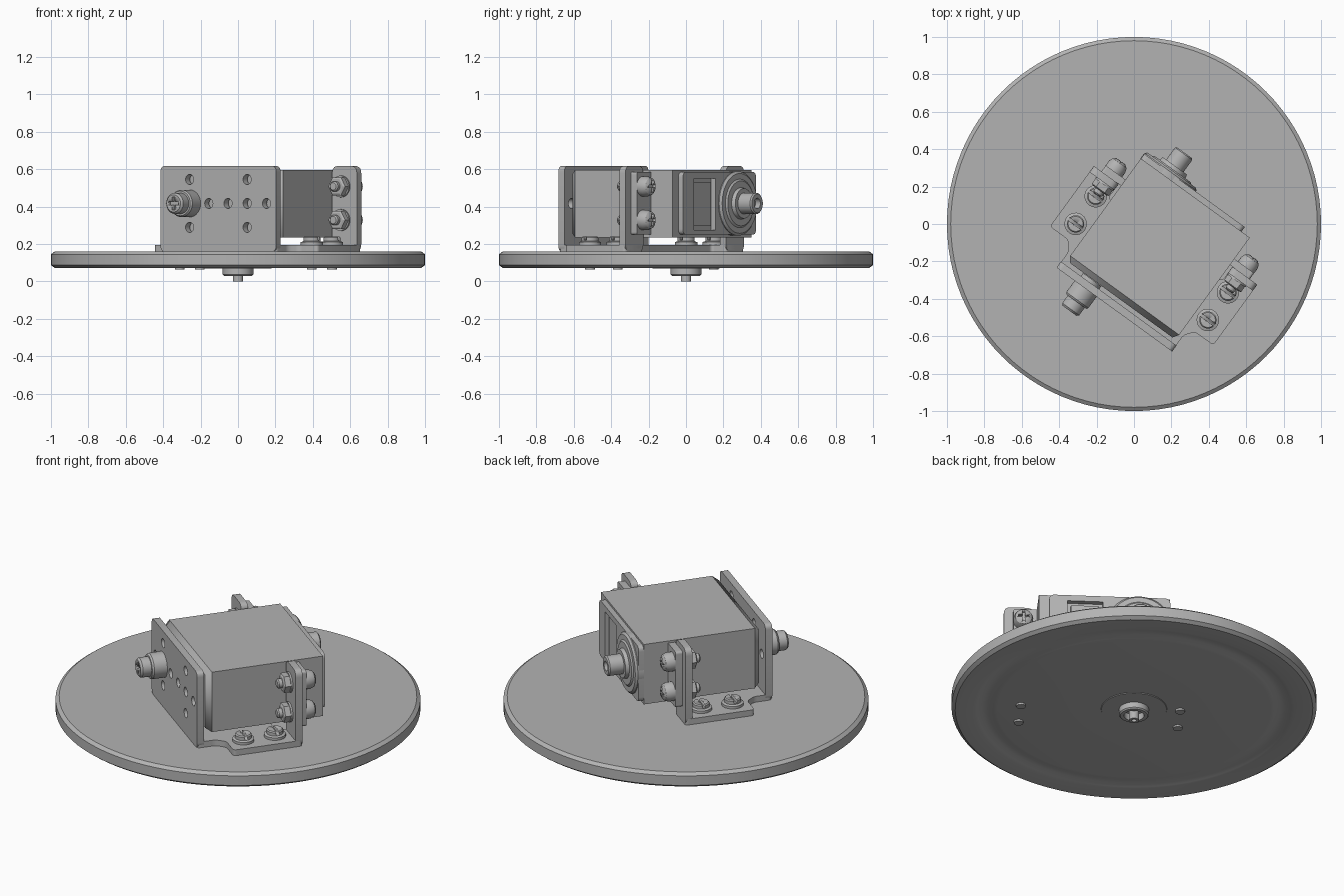
import bpy, bmesh
from math import pi, radians, cos, sin
from mathutils import Matrix, Vector

if "Cube" in bpy.data.objects:
    bpy.data.objects.remove(bpy.data.objects["Cube"], do_unlink=True)

grey = bpy.data.materials.new("plain_grey")
grey.use_nodes = True
grey.diffuse_color = (0.45, 0.45, 0.45, 1)
grey.node_tree.nodes["Principled BSDF"].inputs["Base Color"].default_value = grey.diffuse_color

# The motor and bracket share a turned frame whose y axis is the motor shaft
FRAME = Matrix.Rotation(radians(-36), 4, 'Z') @ Matrix.Translation((0.184, 0, 0))
UPRIGHT = Matrix.Rotation(pi / 2, 4, 'X')
ALONG_Y = Matrix.Rotation(-pi / 2, 4, 'X')
SHAFT_X, SHAFT_Z = -0.19, 0.417


def finish(name, bm, matrix):
    bmesh.ops.remove_doubles(bm, verts=bm.verts, dist=1e-5)
    bmesh.ops.recalc_face_normals(bm, faces=bm.faces)
    mesh = bpy.data.meshes.new(name)
    bm.to_mesh(mesh)
    bm.free()
    mesh.materials.append(grey)
    mesh.polygons.foreach_set("use_smooth", [True] * len(mesh.polygons))
    mesh.set_sharp_from_angle(angle=radians(30))
    obj = bpy.data.objects.new(name, mesh)
    obj.matrix_world = matrix
    bpy.context.collection.objects.link(obj)
    return obj


def lathe(name, profile, matrix, steps=32):
    """Turn (radius, height) points around the local z axis."""
    bm = bmesh.new()
    verts = [bm.verts.new((r, 0, h)) for r, h in profile]
    edges = [bm.edges.new(pair) for pair in zip(verts, verts[1:])]
    bmesh.ops.spin(bm, geom=verts + edges, cent=(0, 0, 0), axis=(0, 0, 1),
                   angle=2 * pi, steps=steps)
    return finish(name, bm, matrix)


def box(name, low, high, matrix):
    low, high = Vector(low), Vector(high)
    bm = bmesh.new()
    bmesh.ops.create_cube(bm, size=1)
    for v in bm.verts:
        v.co = (low + high) / 2 + v.co * (high - low)
    return finish(name, bm, matrix)


def rounded(points, radius):
    """Replace every corner of a polygon with a small curve."""
    out = []
    pts = [Vector(p) for p in points]
    for i, p in enumerate(pts):
        a = p + (pts[i - 1] - p).normalized() * radius
        b = p + (pts[(i + 1) % len(pts)] - p).normalized() * radius
        for k in range(6):
            t = k / 5
            out.append(a * (1 - t) ** 2 + p * 2 * t * (1 - t) + b * t * t)
    return out


def rect(x0, x1, y0, y1):
    return [(x0, y0), (x1, y0), (x1, y1), (x0, y1)]


def circle(x, y, r, n=20):
    return [(x + r * cos(2 * pi * i / n), y + r * sin(2 * pi * i / n)) for i in range(n)]


def sheet(name, loops, thickness, matrix):
    """Flat plate from an outline followed by its holes."""
    curve = bpy.data.curves.new(name, 'CURVE')
    curve.dimensions, curve.fill_mode = '2D', 'BOTH'
    curve.extrude = thickness / 2
    for loop in loops:
        spline = curve.splines.new('POLY')
        spline.points.add(len(loop) - 1)
        spline.use_cyclic_u = True
        for point, (x, y) in zip(spline.points, loop):
            point.co = (x, y, 0, 1)
    temp = bpy.data.objects.new(name + "_curve", curve)
    bpy.context.collection.objects.link(temp)
    mesh = temp.to_mesh()
    bm = bmesh.new()
    bm.from_mesh(mesh)
    temp.to_mesh_clear()
    bpy.data.objects.remove(temp, do_unlink=True)
    bpy.data.curves.remove(curve)
    return finish(name, bm, matrix)


def wall(name, loops, y0, y1):
    return sheet(name, loops, y1 - y0,
                 FRAME @ Matrix.Translation((0, (y0 + y1) / 2, 0)) @ UPRIGHT)


def cut(obj, low, high):
    """Sink a box-shaped slot into a part, given in the part's own axes."""
    cutter = box(obj.name + "_cutter", low, high, obj.matrix_world.copy())
    cutter.hide_render = True
    cutter.hide_viewport = True
    mod = obj.modifiers.new("slot", 'BOOLEAN')
    mod.operation, mod.solver, mod.object = 'DIFFERENCE', 'EXACT', cutter


def along_y(x, y, z):
    return FRAME @ Matrix.Translation((x, y, z)) @ ALONG_Y


# Round base disc with a bevelled rim and a shallow groove underneath
lathe("base_disc", [(0, 0.16), (0.98, 0.16), (1, 0.145), (1, 0.087), (0.98, 0.072),
                    (0.88, 0.072), (0.86, 0.076), (0.83, 0.083), (0.80, 0.083),
                    (0.77, 0.076), (0.75, 0.074), (0.18, 0.074), (0.178, 0.07), (0, 0.07)],
      Matrix.Identity(4), 96)
lathe("hub_ring", [(0.055, 0.072), (0.055, 0.03), (0.075, 0.03), (0.082, 0.037),
                   (0.082, 0.072)], Matrix.Identity(4))
lathe("hub_pin", [(0, 0.072), (0.027, 0.072), (0.027, 0), (0.014, 0), (0.014, 0.03), (0, 0.03)],
      Matrix.Identity(4))

# Bracket floor with one ear on each side
half = [(0.38, -0.43), (0.38, -0.325), (0.42, -0.275), (0.54, -0.275), (0.54, 0.125),
        (0.376, 0.125), (0.376, 0.03)]
floor = half + [(-x, y) for x, y in reversed(half)]
sheet("bracket_floor", [rounded(floor, 0.02)], 0.035,
      FRAME @ Matrix.Translation((0, 0, 0.1775)))

# Bracket front plate with its hole pattern
holes = [(i * 0.127 - 0.0635, SHAFT_Z) for i in (-2, 0, 1, 2, 3)]
holes += [(x, SHAFT_Z + dz) for x in (SHAFT_X, -SHAFT_X) for dz in (-0.128, 0.128)]
wall("bracket_front_plate", [rounded(rect(-0.382, 0.382, 0.16, 0.617), 0.03)]
     + [circle(x, z, 0.027) for x, z in holes], -0.432, -0.392)

# Motor case with a tapered front
case = box("motor_case", (-0.36, -0.338, 0.235), (0.36, 0.305, 0.597), FRAME)
bm = bmesh.new()
bm.from_mesh(case.data)
front = [f for f in bm.faces if f.normal.y < -0.9]
bmesh.ops.inset_region(bm, faces=front, thickness=0.03, depth=0.032)
bm.to_mesh(case.data)
bm.free()

# Motor back cover: framed panel plus round gear cover
wall("back_cover", [rounded(rect(-0.36, 0.305, 0.25, 0.585), 0.03),
                    rect(0.01, 0.205, 0.275, 0.55)], 0.305, 0.335)
wall("back_cover_panel", [rect(0.03, 0.185, 0.295, 0.53)], 0.304, 0.32)
lathe("gear_cover", [(0, 0), (0.172, 0), (0.172, 0.035), (0.16, 0.046), (0.13, 0.046),
                     (0.12, 0.054), (0.085, 0.054), (0.08, 0.075), (0.057, 0.075),
                     (0.057, 0.155), (0.05, 0.162), (0.028, 0.162), (0.028, 0.13), (0, 0.13)],
      along_y(SHAFT_X, 0.305, SHAFT_Z), 48)

# Front pivot knob
knob = lathe("pivot_knob", [(0, -0.06), (0.06, -0.06), (0.06, 0), (0.073, 0), (0.073, 0.075),
                            (0.066, 0.085), (0.056, 0.085), (0.056, 0.135), (0.046, 0.146),
                            (0, 0.146)],
             FRAME @ Matrix.Translation((SHAFT_X, -0.432, SHAFT_Z)) @ UPRIGHT)
cut(knob, (-0.034, -0.009, 0.125), (0.034, 0.009, 0.16))
cut(knob, (-0.009, -0.034, 0.125), (0.009, 0.034, 0.16))

for side, s in (("right", -1), ("left", 1)):
    x = s * 0.437
    # Upright bracket tab and the motor flange bolted behind it
    wall(side + "_bracket_tab", [rounded(rect(*sorted((s * 0.376, s * 0.54)), 0.16, 0.617), 0.04)],
         0.085, 0.125)
    wall(side + "_motor_flange", [rounded(rect(*sorted((s * 0.35, s * 0.49)), 0.25, 0.585), 0.015)],
         0.125, 0.165)

    # Nut and bolt pairs through tab and flange
    for level, z in (("lower", 0.328), ("upper", 0.508)):
        name = side + "_" + level
        bolt = lathe(name + "_bolt", [(0, -0.155), (0.02, -0.155), (0.027, -0.148), (0.027, 0),
                                      (0.054, 0), (0.054, 0.03), (0.046, 0.052), (0.03, 0.064),
                                      (0, 0.068)], along_y(x, 0.165, z), 24)
        cut(bolt, (-0.03, -0.007, 0.045), (0.03, 0.007, 0.09))
        cut(bolt, (-0.007, -0.03, 0.045), (0.007, 0.03, 0.09))
        lathe(name + "_washer", [(0, 0), (0.058, 0), (0.058, 0.01), (0, 0.01)],
              along_y(x, 0.075, z), 24)
        lathe(name + "_nut", [(0, 0), (0.045, 0), (0.056, 0.006), (0.056, 0.038), (0, 0.038)],
              along_y(x, 0.037, z), 6)

    # Slotted screws holding the bracket to the disc
    for place, y in (("front", -0.183), ("back", 0.0)):
        screw = lathe(side + "_" + place + "_floor_screw",
                      [(0, 0.063), (0.026, 0.063), (0.026, 0.19), (0.06, 0.19), (0.06, 0.21),
                       (0.046, 0.215), (0.046, 0.234), (0.04, 0.24), (0, 0.24)],
                      FRAME @ Matrix.Translation((x, y, 0)), 24)
        cut(screw, (-0.07, -0.008, 0.222), (0.07, 0.008, 0.26))
